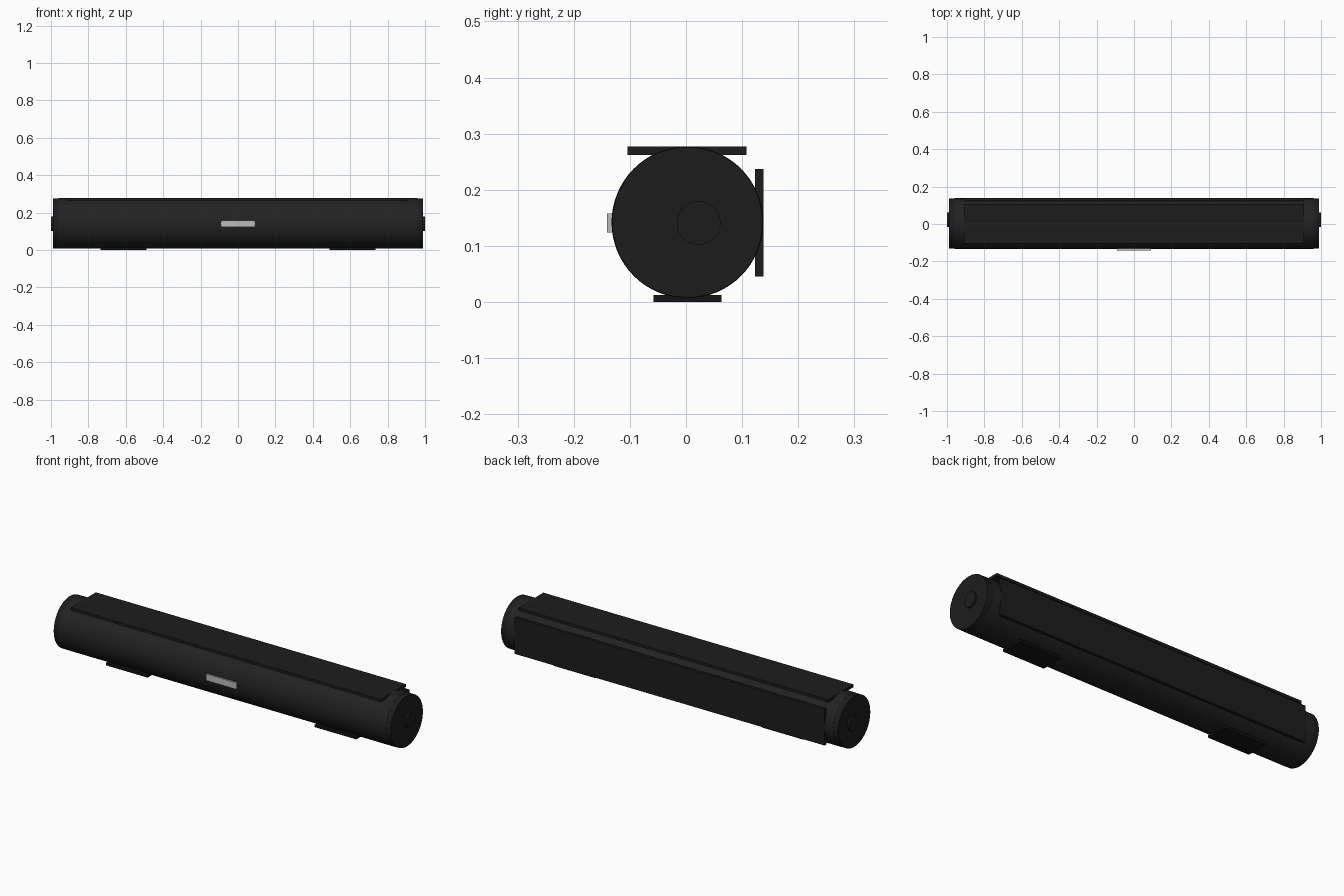
import bpy, math

if "Cube" in bpy.data.objects:
    bpy.data.objects.remove(bpy.data.objects["Cube"])

CY, CZ = 0.0025, 0.142   # axis of the tube


def material(name, v):
    m = bpy.data.materials.new(name)
    m.diffuse_color = (v, v, v * 1.03, 1)
    m.use_nodes = True
    m.node_tree.nodes["Principled BSDF"].inputs["Base Color"].default_value = m.diffuse_color
    return m


FABRIC = material("charcoal", 0.016)
PLASTIC = material("black_plastic", 0.012)
RUBBER = material("rubber", 0.007)
SILVER = material("silver", 0.5)


def finish(ob, name, mat, bevel=0.0):
    ob.name = name
    ob.data.materials.append(mat)
    if bevel:
        b = ob.modifiers.new("bevel", 'BEVEL')
        b.width, b.segments = bevel, 2
        b.limit_method = 'ANGLE'
    return ob


def rod(name, x0, x1, r, mat, y=CY, z=CZ, bevel=0.0):
    bpy.ops.mesh.primitive_cylinder_add(
        vertices=64, radius=r, depth=abs(x1 - x0),
        location=((x0 + x1) / 2, y, z), rotation=(0, math.pi / 2, 0))
    bpy.ops.object.shade_smooth_by_angle(angle=math.radians(30))
    return finish(bpy.context.object, name, mat, bevel)


def box(name, lo, hi, mat, bevel=0.0):
    bpy.ops.mesh.primitive_cube_add(
        size=1, location=[(a + b) / 2 for a, b in zip(lo, hi)])
    ob = bpy.context.object
    ob.scale = [b - a for a, b in zip(lo, hi)]
    bpy.ops.object.transform_apply(location=False, rotation=False, scale=True)
    return finish(ob, name, mat, bevel)


# Main tube
rod("body_tube", -0.96, 0.96, 0.1352, FABRIC)

# End caps, end knobs and feet on both sides
for side, s in (("left", -1), ("right", 1)):
    rod(side + "_end_cap", s * 0.95, s * 0.99, 0.1345, PLASTIC, bevel=0.001)
    rod(side + "_end_knob", s * 0.98, s * 1.0, 0.039, PLASTIC, 0.0225, 0.141)
    xs = sorted((s * 0.49, s * 0.735))
    box(side + "_foot", (xs[0], -0.058, 0), (xs[1], 0.063, 0.0125), RUBBER)

# Flat panels on the top and back
box("top_panel", (-0.91, -0.104, 0.262), (0.91, 0.108, 0.277), PLASTIC)
box("back_panel", (-0.91, 0.123, 0.045), (0.91, 0.138, 0.237), PLASTIC)

# Plain badge plate on the front
box("front_badge", (-0.09, -0.1405, 0.124), (0.09, -0.13, 0.158), SILVER)
